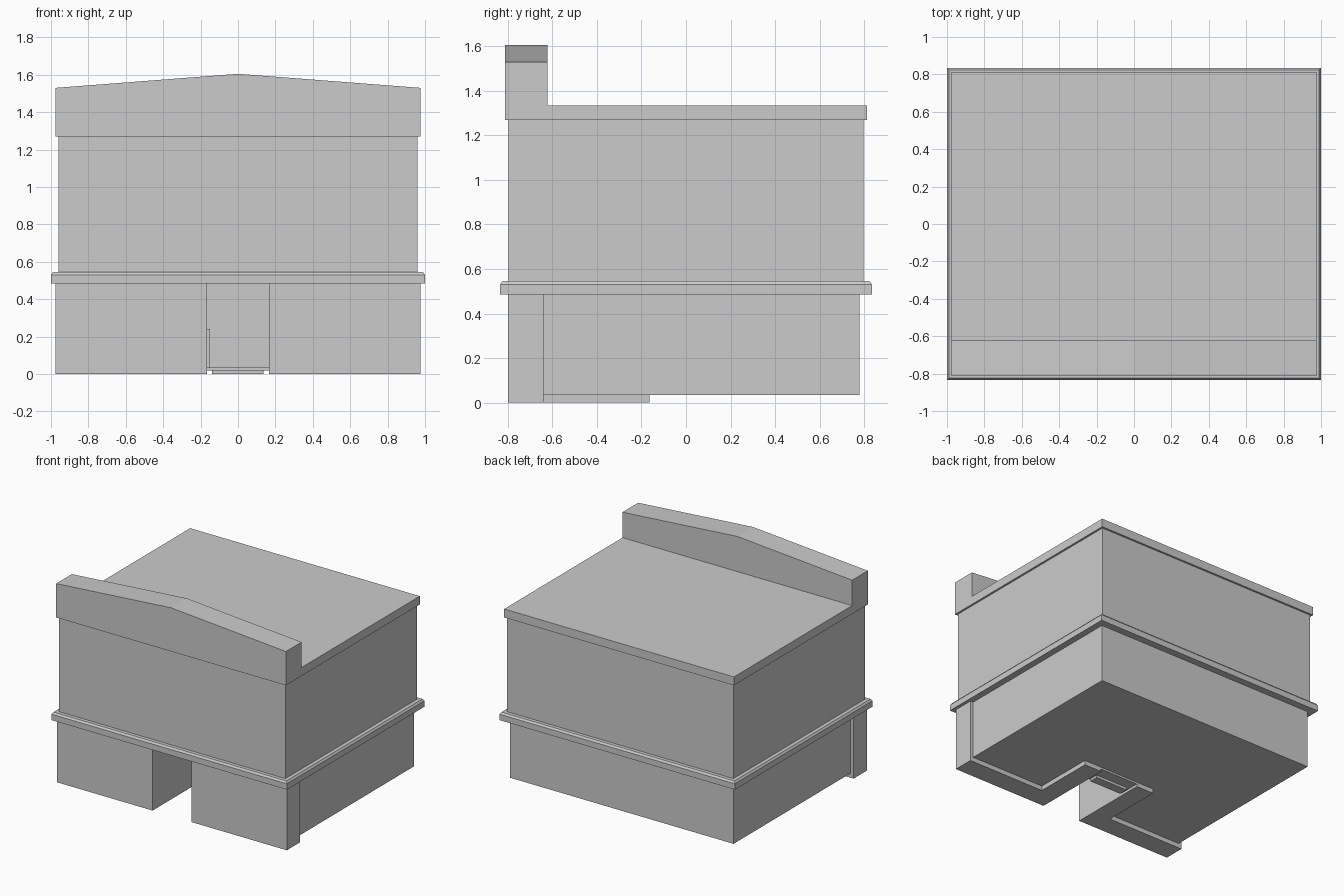
import bpy, bmesh
from mathutils import Vector

cube = bpy.data.objects.get("Cube")
if cube:
    bpy.data.objects.remove(cube, do_unlink=True)

# One plain grey for the whole building
grey = bpy.data.materials.new("plain_grey")
grey.use_nodes = True
colour = (0.6, 0.6, 0.6, 1)
grey.diffuse_color = colour
grey.node_tree.nodes["Principled BSDF"].inputs["Base Color"].default_value = colour


def finish(name, bm):
    mesh = bpy.data.meshes.new(name)
    bm.to_mesh(mesh)
    bm.free()
    mesh.materials.append(grey)
    obj = bpy.data.objects.new(name, mesh)
    bpy.context.collection.objects.link(obj)
    return obj


def prism(name, outline, direction):
    """Extrude a closed outline along a direction."""
    bm = bmesh.new()
    face = bm.faces.new([bm.verts.new(p) for p in outline])
    out = bmesh.ops.extrude_face_region(bm, geom=[face])
    moved = [v for v in out["geom"] if isinstance(v, bmesh.types.BMVert)]
    bmesh.ops.translate(bm, verts=moved, vec=Vector(direction))
    bmesh.ops.recalc_face_normals(bm, faces=bm.faces)
    return finish(name, bm)


def plan(name, points, low, high):
    return prism(name, [(x, y, low) for x, y in points], (0, 0, high - low))


def box(name, x0, x1, y0, y1, low, high):
    return plan(name, [(x0, y0), (x1, y0), (x1, y1), (x0, y1)], low, high)


# Ground floor, notched for the recessed entrance
half = [(0.24, -0.165), (0.24, -0.64), (0.95, -0.64), (0.95, 0.78)]
plan("ground_floor", half + [(-x, y) for x, y in reversed(half)], 0.035, 0.485)

# L-shaped front walls that return along the entrance passage
wall = [(0.165, -0.8), (0.975, -0.8), (0.975, -0.64),
        (0.315, -0.64), (0.315, -0.165), (0.165, -0.165)]
for side, sign in (("left", 1), ("right", -1)):
    plan(side + "_front_wall", [(sign * x, y) for x, y in wall], 0, 0.485)

# Entrance threshold, step and side panel
box("threshold", -0.165, 0.165, -0.33, -0.165, 0.02, 0.035)
box("door_step", -0.14, 0.135, -0.32, -0.25, 0, 0.03)
box("entrance_panel", -0.165, -0.15, -0.32, -0.165, 0.035, 0.24)

# Projecting band between floors with a chamfered top
band = box("floor_band", -1, 1, -0.835, 0.835, 0.485, 0.53)
bm = bmesh.new()
bm.from_mesh(band.data)
top = max(bm.faces, key=lambda f: f.calc_center_median().z)
bmesh.ops.inset_region(bm, faces=[top], thickness=0.015, depth=0.015)
bm.to_mesh(band.data)
bm.free()

# Upper floor and roof slab
box("upper_floor", -0.96, 0.96, -0.797, 0.797, 0.54, 1.28)
box("roof_slab", -0.975, 0.975, -0.63, 0.812, 1.27, 1.335)

# Peaked front parapet
prism("front_parapet",
      [(x, -0.812, z) for x, z in ((-0.975, 1.27), (0.975, 1.27), (0.975, 1.53),
                                   (0, 1.605), (-0.975, 1.53))],
      (0, 0.19, 0))

# Thin upward-facing panel under the floor at the back
bm = bmesh.new()
bm.faces.new([bm.verts.new((x, y, 0.031)) for x, y in
              ((-0.66, 0.52), (-0.14, 0.52), (-0.14, 0.76), (-0.66, 0.76))])
finish("underside_panel", bm)
